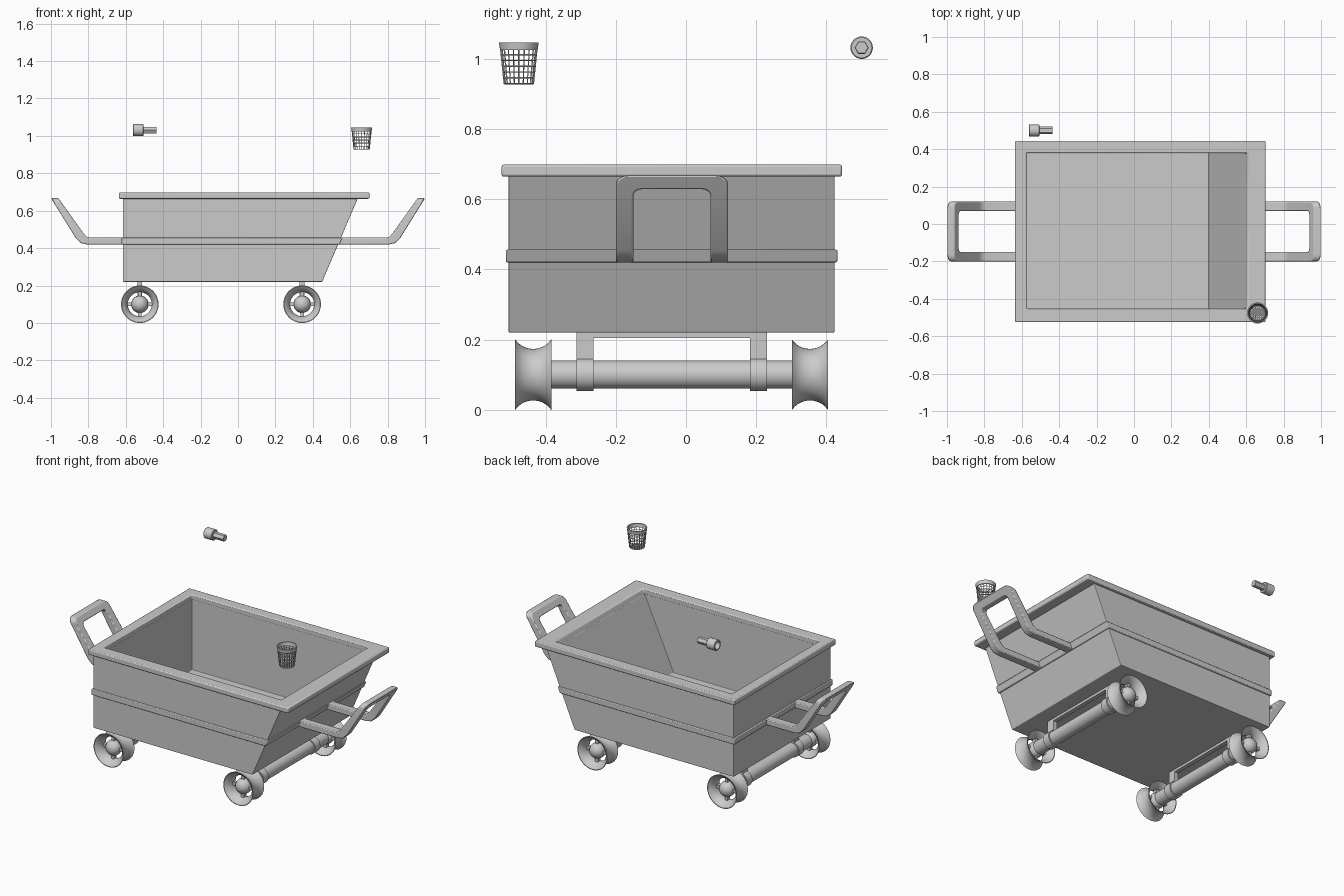
import bpy, bmesh, math
from mathutils import Vector, Matrix

if "Cube" in bpy.data.objects:
    bpy.data.objects.remove(bpy.data.objects["Cube"])

CY = -0.04          # the cart's own middle line in y
ROT = {'Z': Matrix(), 'Y': Matrix.Rotation(-math.pi / 2, 4, 'X'), 'X': Matrix.Rotation(math.pi / 2, 4, 'Y')}


def finish(name, bm, bevel=0, smooth=True):
    bmesh.ops.remove_doubles(bm, verts=bm.verts, dist=1e-5)
    bmesh.ops.recalc_face_normals(bm, faces=bm.faces)
    me = bpy.data.meshes.new(name)
    bm.to_mesh(me)
    bm.free()
    ob = bpy.data.objects.new(name, me)
    bpy.context.collection.objects.link(ob)
    if smooth:
        bpy.ops.object.select_all(action='DESELECT')
        ob.select_set(True)
        bpy.context.view_layer.objects.active = ob
        bpy.ops.object.shade_smooth_by_angle(angle=math.radians(35))
    if bevel:
        m = ob.modifiers.new("soft_edges", 'BEVEL')
        m.width, m.segments, m.limit_method, m.angle_limit = bevel, 2, 'ANGLE', math.radians(40)
    return ob


def skin(bm, rings, cyclic=False, caps=False):
    """Join equal-sized closed rings of points with quads."""
    vs = [[bm.verts.new(p) for p in r] for r in rings]
    pairs = list(zip(vs, vs[1:])) + ([(vs[-1], vs[0])] if cyclic else [])
    for a, b in pairs:
        for i in range(len(a)):
            j = (i + 1) % len(a)
            bm.faces.new((a[i], a[j], b[j], b[i]))
    if caps:
        bm.faces.new(vs[0])
        bm.faces.new(vs[-1])


def lathe(name, profile, n, axis, loc, cyclic=False, smooth=True):
    bm = bmesh.new()
    M = Matrix.Translation(loc) @ ROT[axis]
    rings = [[M @ Vector((r * math.cos(2 * math.pi * i / n), r * math.sin(2 * math.pi * i / n), h))
              for i in range(n)] for r, h in profile]
    skin(bm, rings, cyclic, caps=not cyclic)
    return finish(name, bm, smooth=smooth)


def add_box(bm, lo, hi):
    c = [(a + b) / 2 for a, b in zip(lo, hi)]
    s = [b - a for a, b in zip(lo, hi)]
    bmesh.ops.create_cube(bm, size=1, matrix=Matrix.Translation(c) @ Matrix.Diagonal((*s, 1)))


def rect(x0, x1, y0, y1, z):
    return [(x0, y0, z), (x1, y0, z), (x1, y1, z), (x0, y1, z)]


def tub_loop(z, d):
    """Outer tub outline at height z, grown by d; the +x wall slopes."""
    return rect(-0.615 - d, 0.45 + 0.19 * (z - 0.22) / 0.445 + d, -0.505 - d, 0.423 + d, z)


# Hollow tub with one sloping end
bm = bmesh.new()
skin(bm, [tub_loop(0.22, 0), tub_loop(0.67, 0),
          rect(-0.575, 0.594, -0.453, 0.38, 0.67), rect(-0.575, 0.40, -0.453, 0.38, 0.245)], caps=True)
finish("tub", bm, 0.003, False)

# Top rim
bm = bmesh.new()
out, inn = (-0.636, 0.703, -0.525, 0.444), (-0.575, 0.607, -0.453, 0.38)
skin(bm, [rect(*out, 0.664), rect(*out, 0.698), rect(*inn, 0.698),
          rect(-0.575, 0.592, -0.453, 0.38, 0.664)], cyclic=True)
finish("top_rim", bm, 0.006)

# Band around the middle
bm = bmesh.new()
skin(bm, [tub_loop(0.42, 0.008), tub_loop(0.456, 0.008), tub_loop(0.456, -0.01), tub_loop(0.42, -0.01)], cyclic=True)
finish("middle_band", bm, 0.004)


# Push handles: flat U outline wrapped along a bent side profile
def handle(name, start, side):
    low = [(start, .42), (.81, .42), (.84, .427), (.867, .453), (1.0, .667)]
    up = [(start, .456), (.795, .456), (.812, .463), (.828, .482), (.96, .667)]

    def at(line, u, y):
        k = min(int(u), 3)
        p = Vector(line[k]).lerp(Vector(line[k + 1]), u - k)
        return (side * p.x, CY + y, p.y)

    half = [((k, .16), (k, .11)) for k in range(4)]
    for i in range(7):
        a = i * math.pi / 12
        s, c = math.sin(a), math.cos(a)
        half.append(((3 + (.22 + .035 * s) / .255, .125 + .035 * c),
                     (3 + (.183 + .025 * s) / .255, .085 + .025 * c)))
    full = half + [((o[0], -o[1]), (i[0], -i[1])) for o, i in reversed(half)]
    bm = bmesh.new()
    skin(bm, [[at(low, *o), at(up, *o), at(up, *i), at(low, *i)] for o, i in full], caps=True)
    finish(name, bm, 0.005)


handle("right_handle", 0.525, 1)
handle("left_handle", 0.60, -1)

# Running gear: axle, hanger bracket and two spool wheels per end
R = 0.0626
arc = [(-0.0515 + 0.103 * i / 12) for i in range(13)]
spool = [(0.0734 + R - math.sqrt(R * R - h * h), h) for h in arc]
spool += [(r - 0.004 - 0.005 * (1 - abs(h) / 0.0515), h) for r, h in reversed(spool)]
ball = [(0.046 * math.sin(math.pi * i / 16), -0.046 * math.cos(math.pi * i / 16)) for i in range(17)]
for end, x in (("left", -0.525), ("right", 0.343)):
    lathe(end + "_axle", [(0.04, -0.36), (0.04, 0.36)], 32, 'Y', (x, CY, 0.1))
    bm = bmesh.new()
    add_box(bm, (x - .013, CY - .272, .205), (x + .013, CY + .27, .222))
    for y in (-0.248, 0.246):
        add_box(bm, (x - .013, CY + y - .024, .13), (x + .013, CY + y + .024, .21))
        lathe(end + "_axle_collar", [(0.038, -.024), (0.047, -.024), (0.047, .024), (0.038, .024)], 32, 'Y',
              (x, CY + y, 0.1), True)
    finish(end + "_hanger", bm, smooth=False)
    for y in (-0.395, 0.393):
        c = (x, CY + y, 0.1)
        lathe(end + "_wheel", spool, 48, 'Y', c, True)
        lathe(end + "_hub", ball[1:-1], 24, 'Y', c)
        bm = bmesh.new()
        add_box(bm, (c[0] - .068, c[1] - .012, .091), (c[0] + .068, c[1] + .012, .109))
        add_box(bm, (c[0] - .009, c[1] - .012, .032), (c[0] + .009, c[1] + .012, .168))
        finish(end + "_spokes", bm, smooth=False)

# Floating mesh basket: rim, lattice wall, grid floor
bx, by = 0.661, -0.476
lathe("basket_rim", [(0.0535, 1.024), (0.0565, 1.046), (0.05, 1.046), (0.047, 1.024)], 40, 'Z', (bx, by, 0), True)
bm = bmesh.new()
skin(bm, [[(bx + r * math.cos(math.pi * i / 10), by + r * math.sin(math.pi * i / 10), z) for i in range(20)]
          for r, z in [(0.041 + 0.01 * k / 6, 0.929 + 0.098 * k / 6) for k in range(7)]])
wall = finish("basket_wall", bm, smooth=False)
w = wall.modifiers.new("lattice", 'WIREFRAME')
w.thickness, w.use_boundary, w.use_even_offset = 0.005, True, False
bm = bmesh.new()
for i in range(-3, 4):
    d = i * 0.011
    l = math.sqrt(0.041 ** 2 - d * d)
    add_box(bm, (bx - l, by + d - .002, .927), (bx + l, by + d + .002, .931))
    add_box(bm, (bx + d - .002, by - l, .927), (bx + d + .002, by + l, .931))
finish("basket_floor", bm, smooth=False)

# Floating socket with a hexagonal shank
lathe("socket_body", [(0, -.515), (0.022, -.515), (0.022, -.562), (0.029, -.562), (0.032, -.559),
                      (0.032, -.508), (0.029, -.505), (0, -.505)], 32, 'X', (0, 0.5, 1.031), True)
lathe("hex_shank", [(0.02, -.508), (0.02, -.437), (0.018, -.435)], 6, 'X', (0, 0.5, 1.031), smooth=False).matrix_world = \
    Matrix.Translation((0, 0.5, 1.031)) @ Matrix.Rotation(math.pi / 6, 4, 'X') @ Matrix.Translation((0, -0.5, -1.031))
